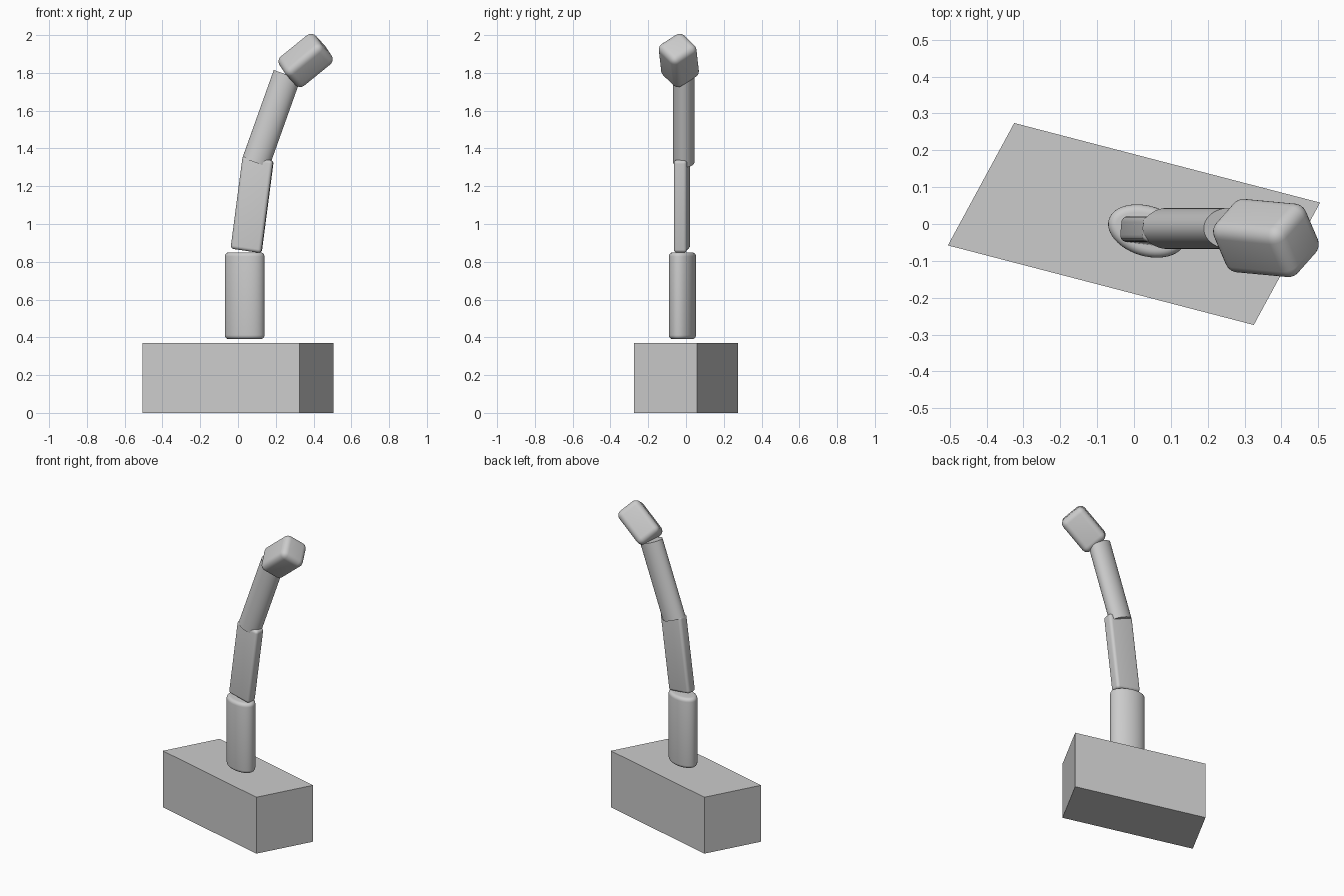
import bpy, bmesh, math
from mathutils import Matrix, Vector

if "Cube" in bpy.data.objects:
    bpy.data.objects.remove(bpy.data.objects["Cube"], do_unlink=True)

grey = bpy.data.materials.new("plain_grey")
grey.use_nodes = True
colour = (0.6, 0.6, 0.6, 1)
grey.diffuse_color = colour
grey.node_tree.nodes["Principled BSDF"].inputs["Base Color"].default_value = colour


def frame(centre, *axes):
    """Matrix from a centre and three half-length axis vectors."""
    m = Matrix(axes).transposed().to_4x4()
    m.translation = centre
    return m


def part(name, shape, matrix, bevel=0, segments=5):
    """Unit box or cylinder shaped by the matrix, with optional rounding."""
    bm = bmesh.new()
    if shape == "box":
        bmesh.ops.create_cube(bm, size=2)
    else:
        bmesh.ops.create_cone(bm, cap_ends=True, segments=48, radius1=1, radius2=1, depth=2)
    bmesh.ops.transform(bm, matrix=matrix, verts=bm.verts)
    bmesh.ops.recalc_face_normals(bm, faces=bm.faces)
    mesh = bpy.data.meshes.new(name)
    bm.to_mesh(mesh)
    bm.free()
    mesh.materials.append(grey)
    obj = bpy.data.objects.new(name, mesh)
    bpy.context.collection.objects.link(obj)
    bpy.ops.object.select_all(action="DESELECT")
    obj.select_set(True)
    bpy.context.view_layer.objects.active = obj
    if bevel:
        mod = obj.modifiers.new("rounding", "BEVEL")
        mod.width = bevel
        mod.segments = segments
        mod.limit_method = "ANGLE"
        bpy.ops.object.modifier_apply(modifier=mod.name)
    bpy.ops.object.shade_smooth_by_angle(angle=math.radians(35))
    return obj


# Skewed base block
part("base_block", "box",
     frame((0, 0, 0.185), (0.415, -0.108, 0), (0.09, 0.166, 0), (0, 0, 0.185)))

# Oval post floating just above the base
turn = Matrix.Rotation(math.radians(-17), 3, "Z")
part("lower_post", "cylinder",
     frame((0.035, -0.019, 0.62), turn @ Vector((0.108, 0, 0)),
           turn @ Vector((0, 0.068, 0)), (0, 0, 0.23)), 0.022)

# Flat leaning middle segment
part("middle_segment", "box",
     frame((0.075, -0.022, 1.103), (0.081, -0.01, -0.012),
           (0.003, 0.035, 0), (0.032, 0, 0.245)), 0.018)

# Oval upper segment with sharp ends
bottom, top = Vector((0.094, -0.012, 1.325)), Vector((0.26, -0.012, 1.79))
axis = (top - bottom) / 2
across = Vector((axis.z, 0, -axis.x)).normalized() * 0.075
part("upper_segment", "cylinder",
     frame((bottom + top) / 2, across, (0, 0.056, 0), axis))

# Rounded tilted head block
long_axis = Vector((0.16, -0.015, 0.13))
side = Vector((0.075, 0.08, -0.075))
side -= side.project(long_axis)
other = long_axis.cross(side).normalized()
part("head_block", "box",
     frame((0.358, -0.038, 1.866), long_axis * 0.6, side * 0.6, other * 0.083), 0.036, 6)
